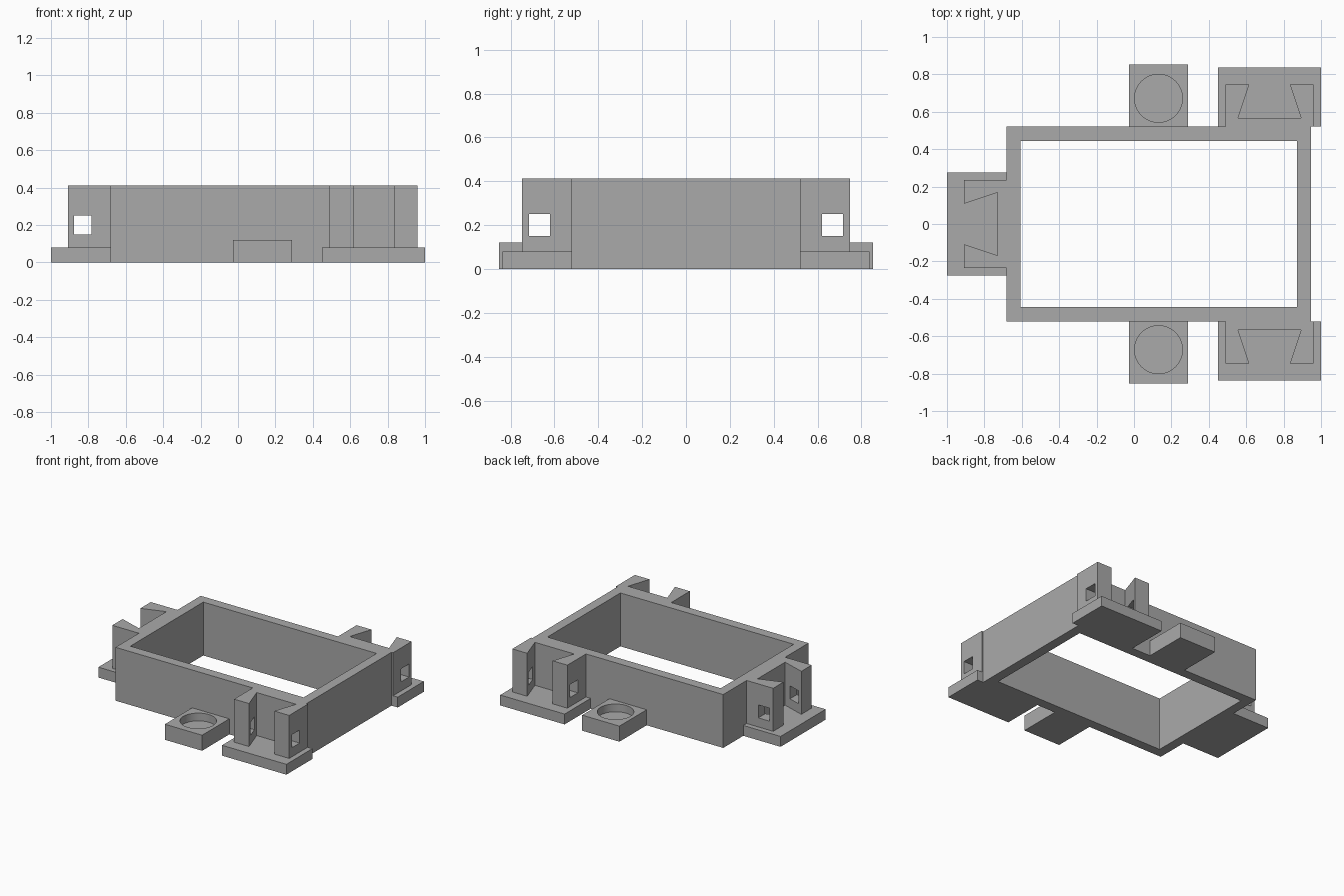
import bpy, bmesh, math
from mathutils import Matrix, Vector

if "Cube" in bpy.data.objects:
    bpy.data.objects.remove(bpy.data.objects["Cube"])

grey = bpy.data.materials.new("matte grey")
grey.diffuse_color = (0.4, 0.4, 0.4, 1)
grey.use_nodes = True
grey.node_tree.nodes["Principled BSDF"].inputs["Base Color"].default_value = grey.diffuse_color

H = 0.412          # wall and socket height
PLATE = 0.08       # mounting plate height


def prism(name, points, z0, z1):
    """Extrude a flat outline from z0 to z1."""
    bm = bmesh.new()
    face = bm.faces.new([bm.verts.new((x, y, z0)) for x, y in points])
    ext = bmesh.ops.extrude_face_region(bm, geom=[face])
    verts = [g for g in ext["geom"] if isinstance(g, bmesh.types.BMVert)]
    bmesh.ops.translate(bm, verts=verts, vec=(0, 0, z1 - z0))
    bmesh.ops.recalc_face_normals(bm, faces=bm.faces)
    mesh = bpy.data.meshes.new(name)
    bm.to_mesh(mesh)
    bm.free()
    mesh.materials.append(grey)
    obj = bpy.data.objects.new(name, mesh)
    bpy.context.collection.objects.link(obj)
    return obj


def box(name, x0, x1, y0, y1, z0, z1):
    return prism(name, [(x0, y0), (x1, y0), (x1, y1), (x0, y1)], z0, z1)


def combine(target, tool, operation):
    """Apply a boolean and remove the tool."""
    mod = target.modifiers.new("boolean", 'BOOLEAN')
    mod.operation, mod.object, mod.solver = operation, tool, 'EXACT'
    bpy.context.view_layer.objects.active = target
    bpy.ops.object.modifier_apply(modifier=mod.name)
    bpy.data.objects.remove(tool, do_unlink=True)


def dovetail_mount(name, location, angle):
    """Plate with a dovetail socket; local -y points away from the wall."""
    mount = box(name, -0.275, 0.275, -0.318, 0, 0, PLATE)
    half = [(0.235, 0), (0.235, -0.227), (0.108, -0.227), (0.168, -0.047)]
    outline = half + [(-x, y) for x, y in reversed(half)]
    socket = prism("socket", outline, PLATE, H)
    # square pin hole through both jaws
    pin = box("pin_hole", -0.4, 0.4, -0.195, -0.1, 0.15, 0.25)
    combine(socket, pin, 'DIFFERENCE')
    combine(mount, socket, 'UNION')
    mount.data.transform(Matrix.Translation(Vector(location)) @ Matrix.Rotation(angle, 4, 'Z'))
    return mount


# open rectangular frame
frame = box("frame", -0.682, 0.947, -0.52, 0.52, 0, H)
combine(frame, box("opening", -0.608, 0.872, -0.445, 0.445, -0.1, H + 0.1), 'DIFFERENCE')

# three dovetail mounts
dovetail_mount("front_mount", (0.725, -0.52, 0), 0)
dovetail_mount("back_mount", (0.725, 0.52, 0), math.pi)
dovetail_mount("left_mount", (-0.682, 0, 0), -math.pi / 2)

# pads with a round blind recess
for side, name in ((-1, "front_pad"), (1, "back_pad")):
    y0, y1 = sorted((side * 0.52, side * 0.852))
    pad = box(name, -0.028, 0.29, y0, y1, 0, 0.12)
    ring = [(0.131 + 0.128 * math.cos(a), side * 0.672 + 0.128 * math.sin(a))
            for a in (2 * math.pi * i / 64 for i in range(64))]
    combine(pad, prism("recess", ring, 0.06, 0.2), 'DIFFERENCE')
    bpy.ops.object.select_all(action='DESELECT')
    pad.select_set(True)
    bpy.context.view_layer.objects.active = pad
    bpy.ops.object.shade_smooth_by_angle(angle=math.radians(30))
